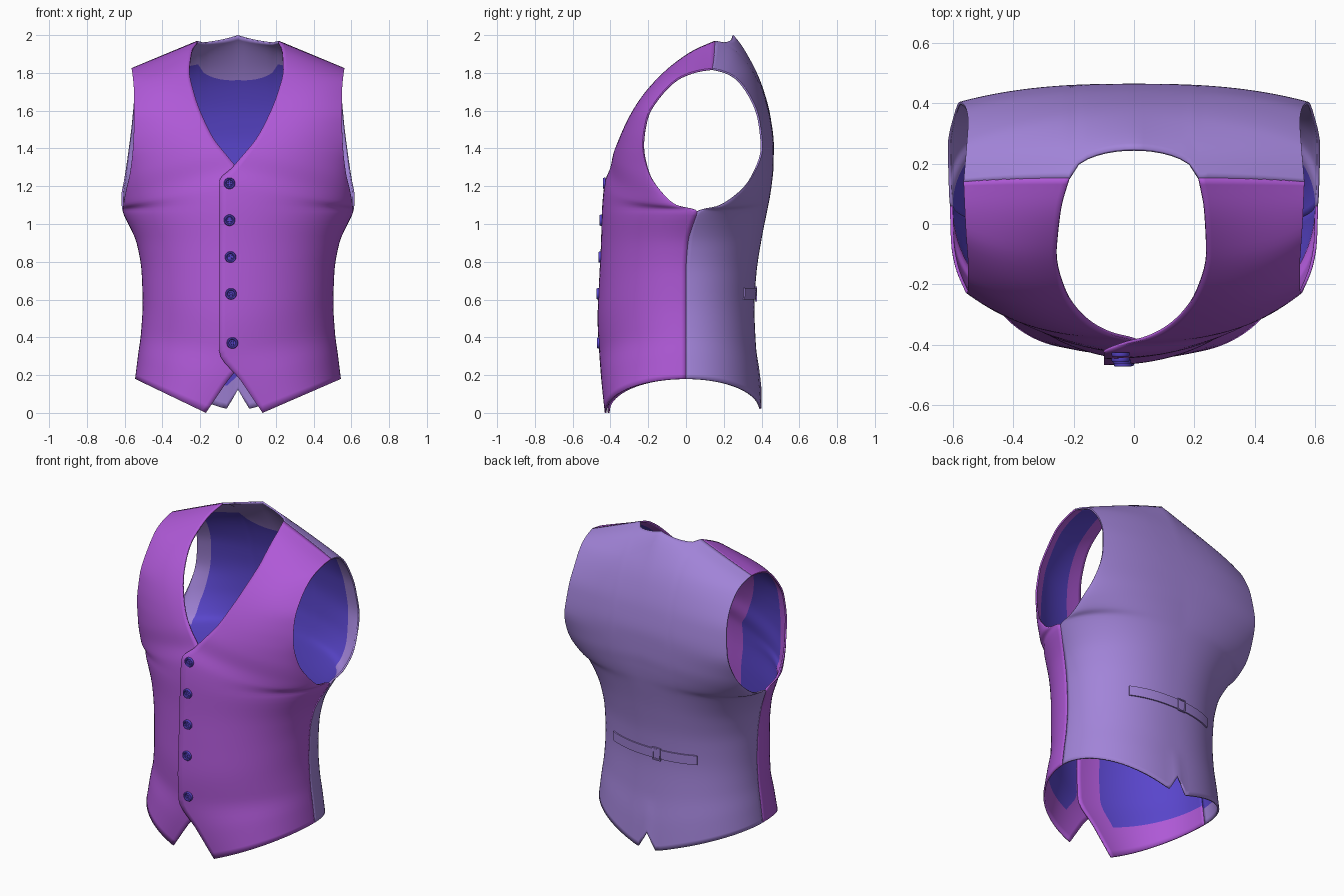
import bpy, bmesh
from math import sin, cos, pi
from mathutils import Vector, Matrix

if "Cube" in bpy.data.objects:
    bpy.data.objects.remove(bpy.data.objects["Cube"])

N, M = 28, 75            # columns per half panel, rows per panel


def material(name, c):
    m = bpy.data.materials.new(name)
    m.diffuse_color = (*c, 1)
    m.use_nodes = True
    m.node_tree.nodes["Principled BSDF"].inputs["Base Color"].default_value = m.diffuse_color
    return m


PURPLE = material("purple_cloth", (0.43, 0.10, 0.68))
LAVENDER = material("lavender_cloth", (0.36, 0.23, 0.69))
BLUE = material("blue_lining", (0.10, 0.06, 0.60))

# Side seam (x, y, z), then the front and back rims of the armhole up to the shoulder
SEAM = [(.545, 0, .18), (.53, 0, .30), (.513, 0, .43), (.505, 0, .58),
        (.51, 0, .74), (.537, .01, .90), (.61, .06, 1.065)]
ARM_FRONT = [(.607, -.05, 1.10), (.595, -.13, 1.17), (.57, -.20, 1.28), (.555, -.23, 1.42),
             (.55, -.21, 1.56), (.55, -.14, 1.68), (.557, -.03, 1.78), (.562, .07, 1.815),
             (.565, .14, 1.825)]
ARM_BACK = [(.615, .16, 1.09), (.617, .26, 1.15), (.60, .35, 1.25), (.578, .405, 1.40),
            (.56, .39, 1.55), (.55, .34, 1.68), (.555, .26, 1.78), (.56, .20, 1.81),
            (.565, .14, 1.825)]
# Front opening edge from hem point to neck, and centre line of the back
OPENING = [(.13, -.43, 0), (.015, -.448, .17), (-.10, -.46, .33), (-.10, -.468, .50),
           (-.10, -.46, .70), (-.10, -.45, .90), (-.10, -.445, 1.07), (-.10, -.43, 1.22),
           (-.03, -.40, 1.30), (.03, -.385, 1.37), (.095, -.355, 1.45), (.155, -.305, 1.56),
           (.205, -.23, 1.68), (.24, -.10, 1.82), (.235, .04, 1.92), (.216, .152, 1.97)]
SPINE = [(0, y, z) for y, z in
         [(.40, 0), (.388, .17), (.37, .36), (.362, .56), (.372, .73), (.40, .92), (.43, 1.07),
          (.445, 1.15), (.455, 1.22), (.463, 1.30), (.465, 1.42), (.447, 1.57), (.407, 1.72),
          (.345, 1.86), (.25, 2.0), (.155, 2.06)]]


def along(pts, t):
    """Monotone cubic through evenly spaced points."""
    n = len(pts) - 1
    u = min(max(t, 0), 1) * n
    i = min(int(u), n - 1)
    u -= i
    out = []
    for c in range(3):
        v = [p[c] for p in pts]

        def slope(k):
            if k == 0:
                return v[1] - v[0]
            if k == n:
                return v[n] - v[n - 1]
            a, b = v[k] - v[k - 1], v[k + 1] - v[k]
            return 2 * a * b / (a + b) if a * b > 0 else 0
        h = u * u * (3 - 2 * u)
        out.append(v[i] * (1 - h) + v[i + 1] * h + slope(i) * u * (1 - u) ** 2
                   - slope(i + 1) * u * u * (1 - u))
    return Vector(out)


def surface(inner, outer, f, t):
    """Row from inner edge to side: rounded below the armhole, flatter above."""
    a, b = along(inner, t), along(outer, t)
    k = min(max((t * 15 - 6) / 4, 0), 1)
    g = max(0, 1 - f ** (2.2 + .4 * k)) ** (1 / (2 - k))
    p = a.lerp(b, f)
    p.y = b.y + (a.y - b.y) * g
    return p


def front_over(f, t):
    return surface(OPENING, SEAM + ARM_FRONT, f, t)


def front_under(f, t):
    p = front_over(f, t)
    fade = 1 - t ** 4
    p.x = -p.x - .04 * (1 - f) * fade
    p.y += .016 * (1 - f ** 4) * fade
    return p


CORNER = sin(pi / 2 * 7 / N)


def back(f, t):
    a = abs(f)
    if a < CORNER:                      # scooped neck
        t *= 1 - (1 - (a / CORNER) ** 2) ** .5 / 15
    p = surface(SPINE, SEAM + ARM_BACK, a, t)
    p.z += .125 * max(0, 1 - p.x / .062) * max(0, 1 - t * 8)   # hem notch
    if f < 0:
        p.x = -p.x
    return p


def finish(ob, angle=0.6):
    bpy.ops.object.select_all(action='DESELECT')
    ob.select_set(True)
    bpy.context.view_layer.objects.active = ob
    bpy.ops.object.shade_smooth_by_angle(angle=angle)


def panel(name, cols, func, cloth, facing):
    """Cloth outside, lining inside, with cloth facings near the edges."""
    nc = len(cols)
    verts = [func(f, j / M) for j in range(M + 1) for f in cols]
    faces, mats = [], []
    for j in range(M):
        for i in range(nc - 1):
            a = j * nc + i
            faces.append((a, a + 1, a + nc + 1, a + nc))
            mats.append(2 if facing(abs(cols[i] + cols[i + 1]) / 2, (j + .5) / M * 15) else 0)
    me = bpy.data.meshes.new(name)
    me.from_pydata(verts, [], faces)
    for m in (cloth, BLUE, cloth, cloth):
        me.materials.append(m)
    me.polygons.foreach_set("material_index", mats)
    ob = bpy.data.objects.new(name, me)
    bpy.context.collection.objects.link(ob)
    mod = ob.modifiers.new("thickness", 'SOLIDIFY')
    mod.thickness, mod.offset, mod.material_offset = .010, -1, 1
    finish(ob)
    return ob


def mesh_object(name, bm, mat):
    bmesh.ops.recalc_face_normals(bm, faces=bm.faces)
    me = bpy.data.meshes.new(name)
    bm.to_mesh(me)
    bm.free()
    me.materials.append(mat)
    ob = bpy.data.objects.new(name, me)
    bpy.context.collection.objects.link(ob)
    finish(ob)
    return ob


# Body panels
half = [sin(pi / 2 * i / N) for i in range(N + 1)]
front_facing = lambda f, r: r < .9 or f < .27 or (f > .86 and r > 6)
back_facing = lambda f, r: r < .8 or r > 13.2 or (f > .86 and r > 6)
panel("front_panel_over", half, front_over, PURPLE, front_facing)
panel("front_panel_under", half[::-1], front_under, PURPLE, front_facing)
panel("back_panel", half[::-1] + [-f for f in half[1:]], back, LAVENDER, back_facing)


def locate(func, x, z):
    """Point on a panel nearest to the given x and z."""
    pts = (func(i / 80, j / 300) for i in range(-40, 41) for j in range(301)
           if i >= 0 or func is back)
    return min(pts, key=lambda p: (p.x - x) ** 2 + (p.z - z) ** 2)


# Buttons: disc, raised rim and four stitched knobs
for k, (x, z) in enumerate([(-.045, 1.215), (-.045, 1.02), (-.04, .825), (-.037, .63), (-.03, .37)]):
    y = locate(front_over, x, z).y
    bm = bmesh.new()
    prof = [(0, .006), (.017, .006), (.021, .011), (.027, .011), (.030, .006), (.030, -.002), (0, -.002)]
    vs = [bm.verts.new((r, 0, h)) for r, h in prof]
    es = [bm.edges.new(e) for e in zip(vs, vs[1:])]
    bmesh.ops.spin(bm, geom=vs + es, cent=(0, 0, 0), axis=(0, 0, 1), angle=2 * pi, steps=24)
    bmesh.ops.remove_doubles(bm, verts=bm.verts, dist=1e-5)
    for q in range(4):
        a = pi / 4 + q * pi / 2
        bmesh.ops.create_cone(bm, cap_ends=True, segments=8, radius1=.004, radius2=.003, depth=.006,
                              matrix=Matrix.Translation((.009 * cos(a), .009 * sin(a), .007)))
    bm.transform(Matrix.Translation((x, y, z)) @ Matrix.Rotation(pi / 2, 4, 'X'))
    mesh_object(f"button_{k + 1}", bm, BLUE)

# Back waist strap following the back panel
bm = bmesh.new()
prev = None
for i in range(41):
    f = .58 - 1.16 * i / 40
    ring = []
    for z, lift in ((.60, -.002), (.60, .007), (.66, .007), (.66, -.002)):
        p = surface(SPINE, SEAM + ARM_BACK, abs(f), (z + .0) / .18 / 15 - .0)
        q = Vector((p.x if f > 0 else -p.x, p.y, 0))
        n = Vector((q.x * .45, q.y, 0)).normalized()
        q += n * lift
        q.z = z
        ring.append(bm.verts.new(q))
    if prev:
        for a in range(4):
            bm.faces.new((prev[a], prev[(a + 1) % 4], ring[(a + 1) % 4], ring[a]))
    else:
        bm.faces.new(ring)
    prev = ring
bm.faces.new(prev)
mesh_object("waist_strap", bm, LAVENDER)

# Strap buckle: a small square frame
bm = bmesh.new()
by = locate(back, -.05, .63).y + .008
for dx, dz, w, h in ((-.025, 0, .007, .078), (.025, 0, .007, .078), (0, .036, .05, .007), (0, -.036, .05, .007)):
    bmesh.ops.create_cube(bm, size=1, matrix=Matrix.Translation((-.05 + dx, by, .63 + dz))
                          @ Matrix.Diagonal((w, .010, h, 1)))
mesh_object("strap_buckle", bm, LAVENDER)
